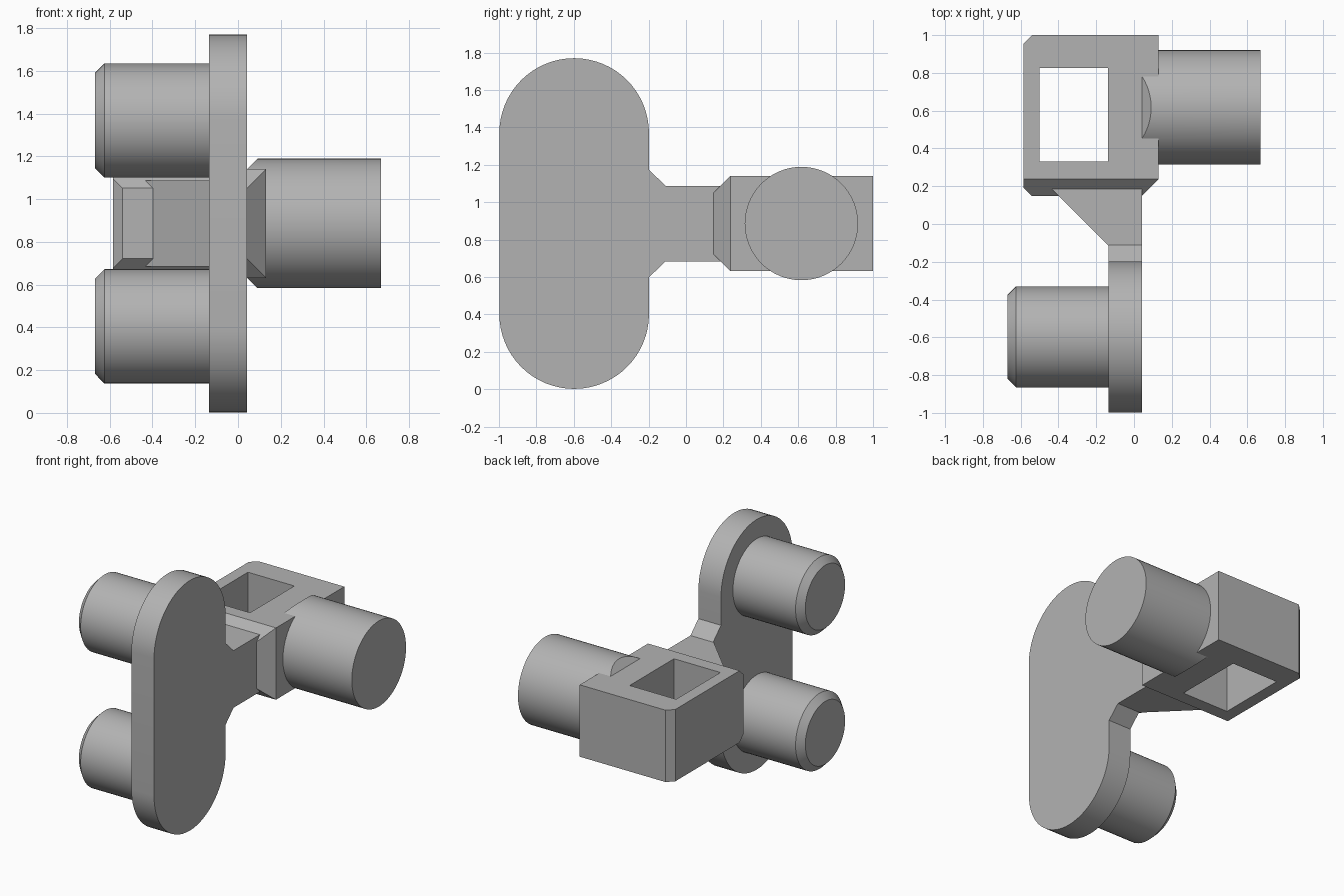
import bpy, bmesh, math
from mathutils import Vector

if "Cube" in bpy.data.objects:
    bpy.data.objects.remove(bpy.data.objects["Cube"], do_unlink=True)

GREY = (0.45, 0.45, 0.45, 1)
mat = bpy.data.materials.new("plain grey")
mat.use_nodes = True
mat.diffuse_color = GREY
mat.node_tree.nodes["Principled BSDF"].inputs["Base Color"].default_value = GREY


def prism(name, points, depth, cuts=(), smooth=False):
    """Extrude a closed outline by depth, then slice off the side each cut normal faces."""
    bm = bmesh.new()
    face = bm.faces.new([bm.verts.new(p) for p in points])
    top = bmesh.ops.extrude_face_region(bm, geom=[face])["geom"]
    bmesh.ops.translate(bm, vec=depth, verts=[v for v in top if isinstance(v, bmesh.types.BMVert)])
    for co, normal in cuts:
        geom = bm.verts[:] + bm.edges[:] + bm.faces[:]
        cut = bmesh.ops.bisect_plane(bm, geom=geom, plane_co=co, plane_no=normal, clear_outer=True)
        edges = [e for e in cut["geom_cut"] if isinstance(e, bmesh.types.BMEdge)]
        bmesh.ops.holes_fill(bm, edges=edges)
    bmesh.ops.recalc_face_normals(bm, faces=bm.faces)
    mesh = bpy.data.meshes.new(name)
    bm.to_mesh(mesh)
    bm.free()
    mesh.materials.append(mat)
    obj = bpy.data.objects.new(name, mesh)
    bpy.context.collection.objects.link(obj)
    bpy.ops.object.select_all(action="DESELECT")
    obj.select_set(True)
    bpy.context.view_layer.objects.active = obj
    if smooth:
        bpy.ops.object.shade_smooth_by_angle(angle=math.radians(30))
    return obj


def arc(x, y, z, r, start, end, steps):
    """Points of an arc in the plane facing x."""
    angles = [math.radians(start + (end - start) * i / steps) for i in range(steps + 1)]
    return [(x, y + r * math.cos(a), z + r * math.sin(a)) for a in angles]


def circle(x, y, z, r):
    return arc(x, y, z, r, 0, 360, 64)[:-1]


BACK, FRONT = -0.135, 0.042     # plate thickness along x
MID = 0.886                     # centre height
PLATE_Y = -0.598

# rounded plate with flared neck
neck = [(0.2, MID - 0.202), (0.2, MID + 0.202), (-0.11, MID + 0.202), (-0.198, MID + 0.288)]
outline = arc(BACK, PLATE_Y, 1.37, 0.4, 0, 180, 32)
outline += arc(BACK, PLATE_Y, 0.402, 0.4, 180, 360, 32)
outline += [(BACK, -0.198, MID - 0.288), (BACK, -0.11, MID - 0.202)]
outline += [(BACK, y, z) for y, z in neck]
prism("plate_and_neck", outline, (FRONT - BACK, 0, 0), smooth=True)

# triangular brace between neck and socket
brace = [(BACK, -0.115), (BACK, 0.23), (-0.48, 0.23)]
prism("neck_brace", [(x, y, MID - 0.202) for x, y in brace], (0, 0, 0.404))

# two pegs with bevelled ends
for name, z in (("upper_peg", 1.367), ("lower_peg", 0.405)):
    peg = prism(name, circle(BACK, PLATE_Y, z, 0.267), (-0.535, 0, 0))
    bm = bmesh.new()
    bm.from_mesh(peg.data)
    rim = [e for e in bm.edges if all(v.co.x < -0.6 for v in e.verts)]
    bmesh.ops.bevel(bm, geom=rim, offset=0.045, segments=1, affect="EDGES")
    bm.to_mesh(peg.data)
    bm.free()
    bpy.ops.object.shade_smooth_by_angle(angle=math.radians(30))

# socket block with chamfered front and a square through hole
foot = [(-0.585, 0.193), (-0.54, 0.148), (FRONT, 0.148), (0.131, 0.237),
        (0.131, 1), (-0.54, 1), (-0.585, 0.955)]
LOW, HIGH = 0.632, 1.14
block = prism("socket_block", [(x, y, LOW) for x, y in foot], (0, 0, HIGH - LOW),
              cuts=[((0, 0.237, HIGH), (0, -1, 1)), ((0, 0.237, LOW), (0, -1, -1))])
hole = [(-0.5, 0.33), (-0.137, 0.33), (-0.137, 0.825), (-0.5, 0.825)]
cutter = prism("hole_cutter", [(x, y, 0.4) for x, y in hole], (0, 0, 1))
cutter.hide_render = True
bpy.context.view_layer.objects.active = block
mod = block.modifiers.new("hole", "BOOLEAN")
mod.operation = "DIFFERENCE"
mod.solver = "EXACT"
mod.object = cutter
bpy.ops.object.modifier_apply(modifier=mod.name)
bpy.data.objects.remove(cutter, do_unlink=True)

# large side boss, its inner end trimmed by two slanted planes
prism("side_boss", circle(FRONT, 0.617, MID, 0.303), (0.67 - FRONT, 0, 0),
      cuts=[((FRONT, 0, HIGH), (-1, 0, 1)), ((FRONT, 0, LOW), (-1, 0, -1))], smooth=True)
